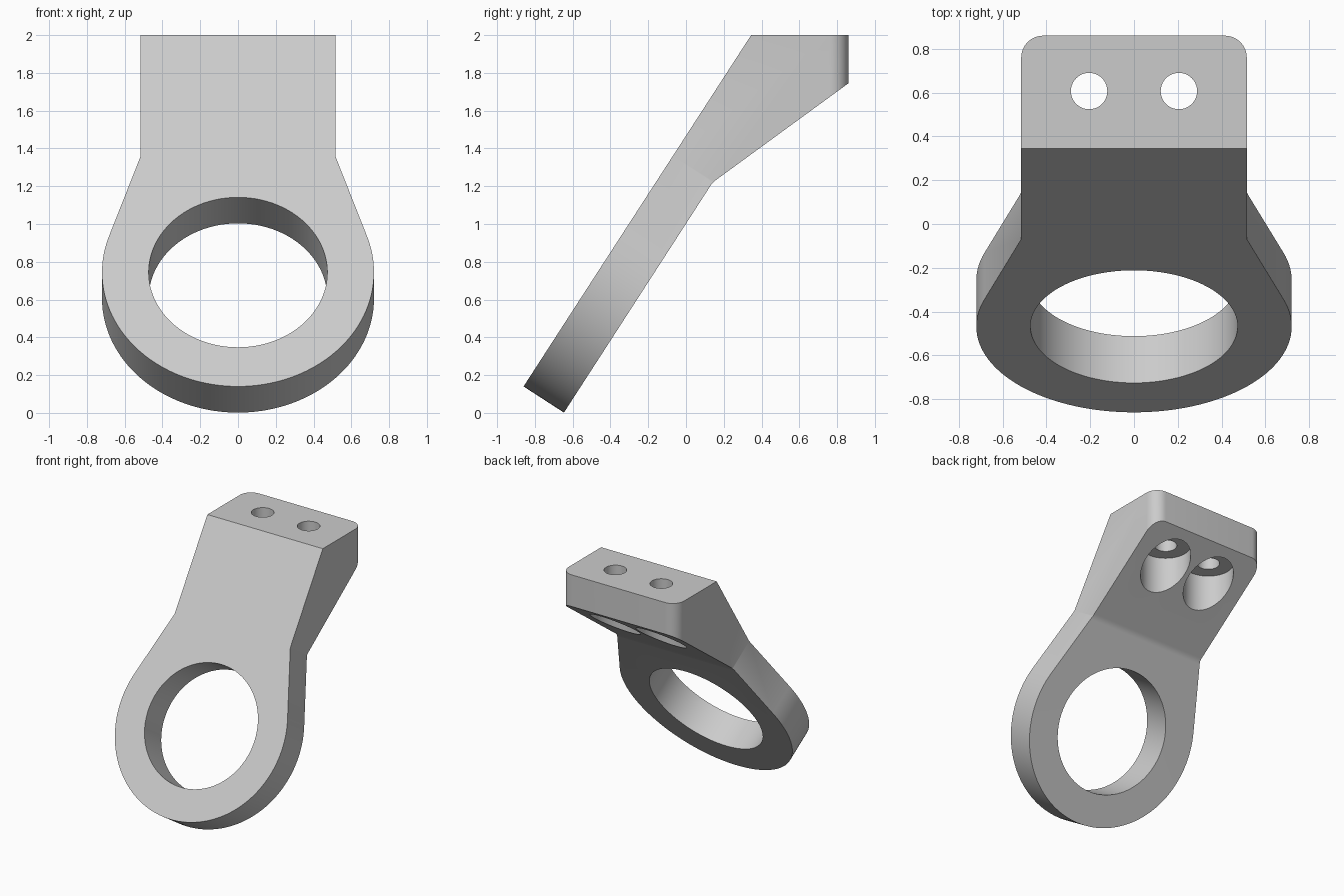
import bpy, bmesh
from math import sin, cos, radians, pi
from mathutils import Matrix, Vector

cube = bpy.data.objects.get("Cube")
if cube:
    bpy.data.objects.remove(cube, do_unlink=True)

grey = bpy.data.materials.new("light_grey")
grey.use_nodes = True
colour = (0.6, 0.6, 0.6, 1)
grey.diffuse_color = colour
grey.node_tree.nodes["Principled BSDF"].inputs["Base Color"].default_value = colour

HALF = 0.515            # half width of the mounting block
R_OUT, R_IN = 0.72, 0.473
THICK = 0.255


def frame(ax, ay, az, origin=(0, 0, 0)):
    m = Matrix((ax, ay, az)).transposed().to_4x4()
    m.translation = Vector(origin)
    return m


def arc(cx, cy, r, start, end, n):
    return [(cx + r * cos(start + (end - start) * i / n),
             cy + r * sin(start + (end - start) * i / n)) for i in range(n + 1)]


def prism(name, pts, low, high, matrix):
    """Outline in the frame's local XY, extruded along its local Z."""
    bm = bmesh.new()
    face = bm.faces.new([bm.verts.new(matrix @ Vector((x, y, low))) for x, y in pts])
    ext = bmesh.ops.extrude_face_region(bm, geom=[face], use_keep_orig=True)
    move = matrix.to_3x3() @ Vector((0, 0, high - low))
    bmesh.ops.translate(bm, vec=move,
                        verts=[v for v in ext["geom"] if isinstance(v, bmesh.types.BMVert)])
    bmesh.ops.recalc_face_normals(bm, faces=bm.faces)
    mesh = bpy.data.meshes.new(name)
    bm.to_mesh(mesh)
    bm.free()
    mesh.materials.append(grey)
    obj = bpy.data.objects.new(name, mesh)
    bpy.context.collection.objects.link(obj)
    return obj


def combine(obj, other, operation):
    mod = obj.modifiers.new(operation, 'BOOLEAN')
    mod.operation, mod.solver, mod.object = operation, 'EXACT', other
    bpy.context.view_layer.objects.active = obj
    bpy.ops.object.modifier_apply(modifier=mod.name)
    bpy.data.objects.remove(other, do_unlink=True)


# Frames: leaning plate, side profile and plan
up = Vector((0, 1.205, 1.86)).normalized()
normal = Vector((1, 0, 0)).cross(up)
foot = Vector((0, -0.86, 0.14))
plate = frame((1, 0, 0), up, normal, foot)
side = frame((0, 1, 0), (0, 0, 1), (1, 0, 0))
plan = Matrix.Identity(4)

# Side profile, with a small fillet under the block
front_low = foot - 0.2 * up
back_low = front_low - THICK * normal
crease, tip = Vector((0.141, 1.22)), Vector((0.86, 1.745))
a = crease - 0.025 * Vector((up.y, up.z))
b = crease + 0.025 * (tip - crease).normalized()
fillet = [a * (1 - t) ** 2 + crease * 2 * t * (1 - t) + b * t ** 2
          for t in (i / 6 for i in range(7))]
profile = [(front_low.y, front_low.z), (back_low.y, back_low.z)]
profile += [tuple(p) for p in fillet] + [tuple(tip), (0.86, 2), (0.345, 2)]
bracket = prism("angled_ring_bracket", profile, -1, 1, side)

# Plate outline: ring end tapering into the straight block
tangent = radians(18.3)
outline = arc(0, R_OUT, R_OUT, pi - tangent, 2 * pi + tangent, 80)
outline += [(HALF, 1.454), (HALF, 3.2), (-HALF, 3.2), (-HALF, 1.454)]
combine(bracket, prism("outline_cutter", outline, -1.6, 0.5, plate), 'INTERSECT')

# Rounded upright corners at the back
bm = bmesh.new()
bm.from_mesh(bracket.data)
corners = [e for e in bm.edges if all(v.co.y > 0.855 for v in e.verts)
           and abs(e.verts[0].co.x - e.verts[1].co.x) < 0.01]
bmesh.ops.bevel(bm, geom=corners, offset=0.1, segments=10, profile=0.5, affect='EDGES')
bm.to_mesh(bracket.data)
bm.free()

# Large ring opening
combine(bracket, prism("ring_cutter", arc(0, R_OUT, R_IN, 0, 2 * pi, 96)[:-1],
                       -0.6, 0.3, plate), 'DIFFERENCE')

# Two bolt holes, each with a wide counterbore from below
for x in (-0.205, 0.205):
    for name, radius, low, high in (("bolt_cutter", 0.083, 1, 2.2),
                                    ("counterbore_cutter", 0.185, 1, 1.73)):
        circle = arc(x, 0.607, radius, 0, 2 * pi, 64)[:-1]
        combine(bracket, prism(name, circle, low, high, plan), 'DIFFERENCE')

bpy.ops.object.select_all(action='DESELECT')
bracket.select_set(True)
bpy.context.view_layer.objects.active = bracket
bpy.ops.object.shade_smooth_by_angle(angle=radians(20))
